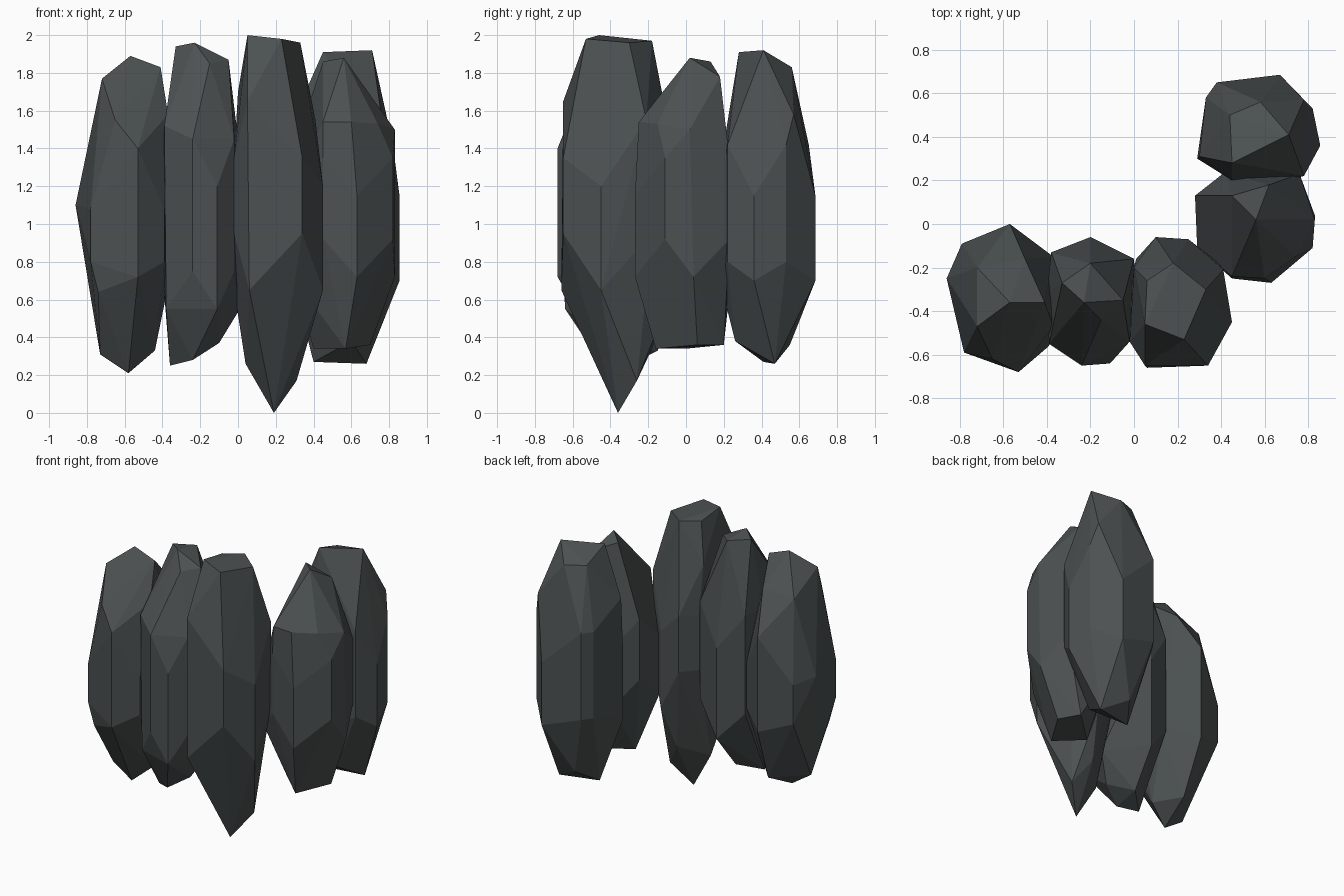
import bpy, bmesh

# One flat dark slate colour
slate = bpy.data.materials.new("dark slate")
slate.diffuse_color = (0.072, 0.082, 0.083, 1)


def rock(name, cap, girdle, tail, high, low):
    """Faceted column: convex skin over a cap, a widest outline and a tail.
    Outline corners alternate between a high and a low span."""
    bm = bmesh.new()
    for p in cap + tail:
        bm.verts.new(p)
    for i, (x, y) in enumerate(girdle):
        for z in (low if i % 2 else high):
            bm.verts.new((x, y, z))
    bmesh.ops.convex_hull(bm, input=bm.verts)
    loose = [v for v in bm.verts if not v.link_faces]
    bmesh.ops.delete(bm, geom=loose, context='VERTS')
    bmesh.ops.dissolve_limit(bm, angle_limit=0.03, verts=bm.verts, edges=bm.edges)
    bmesh.ops.recalc_face_normals(bm, faces=bm.faces)
    me = bpy.data.meshes.new(name)
    bm.to_mesh(me)
    bm.free()
    me.materials.append(slate)
    ob = bpy.data.objects.new(name, me)
    bpy.context.collection.objects.link(ob)
    return ob


# Left column
rock("rock_left",
     [(-.72, -.47, 1.77), (-.57, -.36, 1.89), (-.41, -.36, 1.83), (-.50, -.16, 1.68),
      (-.72, -.20, 1.64), (-.65, -.62, 1.55), (-.37, -.47, 1.58), (-.86, -.25, 1.1)],
     [(-.79, -.09), (-.57, 0), (-.37, -.15), (-.36, -.35), (-.39, -.56), (-.53, -.68),
      (-.78, -.59)],
     [(-.73, -.38, .31), (-.58, -.38, .21), (-.44, -.34, .33), (-.55, -.15, .33),
      (-.74, -.58, .64)],
     high=(.8, 1.08), low=(.72, 1.4))

# Second column
rock("rock_centre_left",
     [(-.33, -.27, 1.94), (-.23, -.36, 1.96), (-.05, -.35, 1.87), (-.20, -.18, 1.93),
      (-.15, -.44, 1.85), (-.39, -.55, 1.52)],
     [(-.38, -.13), (-.20, -.06), (0, -.16), (.01, -.32), (-.02, -.54), (-.11, -.64),
      (-.24, -.65), (-.38, -.55), (-.40, -.32)],
     [(-.36, -.38, .25), (-.24, -.46, .28), (-.10, -.40, .37), (-.22, -.25, .3)],
     high=(.75, 1.45), low=(.55, 1.2))

# Tallest column, reaching the ground
rock("rock_centre",
     [(.05, -.46, 2.0), (.23, -.53, 1.98), (.33, -.30, 1.96), (.18, -.18, 1.97),
      (.06, -.26, 1.97), (.05, -.65, 1.65), (.41, -.21, 1.55), (.0, -.2, 1.7)],
     [(.10, -.06), (.25, -.07), (.39, -.18), (.45, -.45), (.34, -.65), (.06, -.66),
      (-.02, -.54), (-.02, -.37), (.01, -.16)],
     [(.19, -.36, 0), (.04, -.34, .26), (.31, -.26, .17), (.2, -.18, .34),
      (.14, -.53, .5)],
     high=(.95, 1.35), low=(.65, 1.2))

# Right column, shorter with a sloped front
rock("rock_right",
     [(.56, .02, 1.88), (.45, .13, 1.86), (.62, .18, 1.78), (.45, -.24, 1.54),
      (.60, -.25, 1.54), (.74, -.15, 1.53), (.83, .02, 1.5)],
     [(.28, .13), (.29, -.11), (.45, -.25), (.63, -.27), (.82, -.11), (.83, .04),
      (.76, .23), (.42, .24)],
     [(.40, 0, .34), (.57, -.16, .34), (.70, .06, .36), (.62, .2, .36)],
     high=(.92, 1.35), low=(.72, 1.15))

# Back column
rock("rock_back",
     [(.44, .50, 1.84), (.58, .56, 1.83), (.71, .41, 1.92), (.45, .28, 1.91),
      (.78, .57, 1.58), (.30, .31, 1.57)],
     [(.38, .65), (.67, .685), (.82, .53), (.855, .36), (.78, .22), (.60, .18),
      (.45, .20), (.29, .30), (.33, .58)],
     [(.40, .41, .27), (.68, .47, .26), (.60, .26, .38), (.5, .55, .36)],
     high=(.8, 1.42), low=(.7, 1.15))
